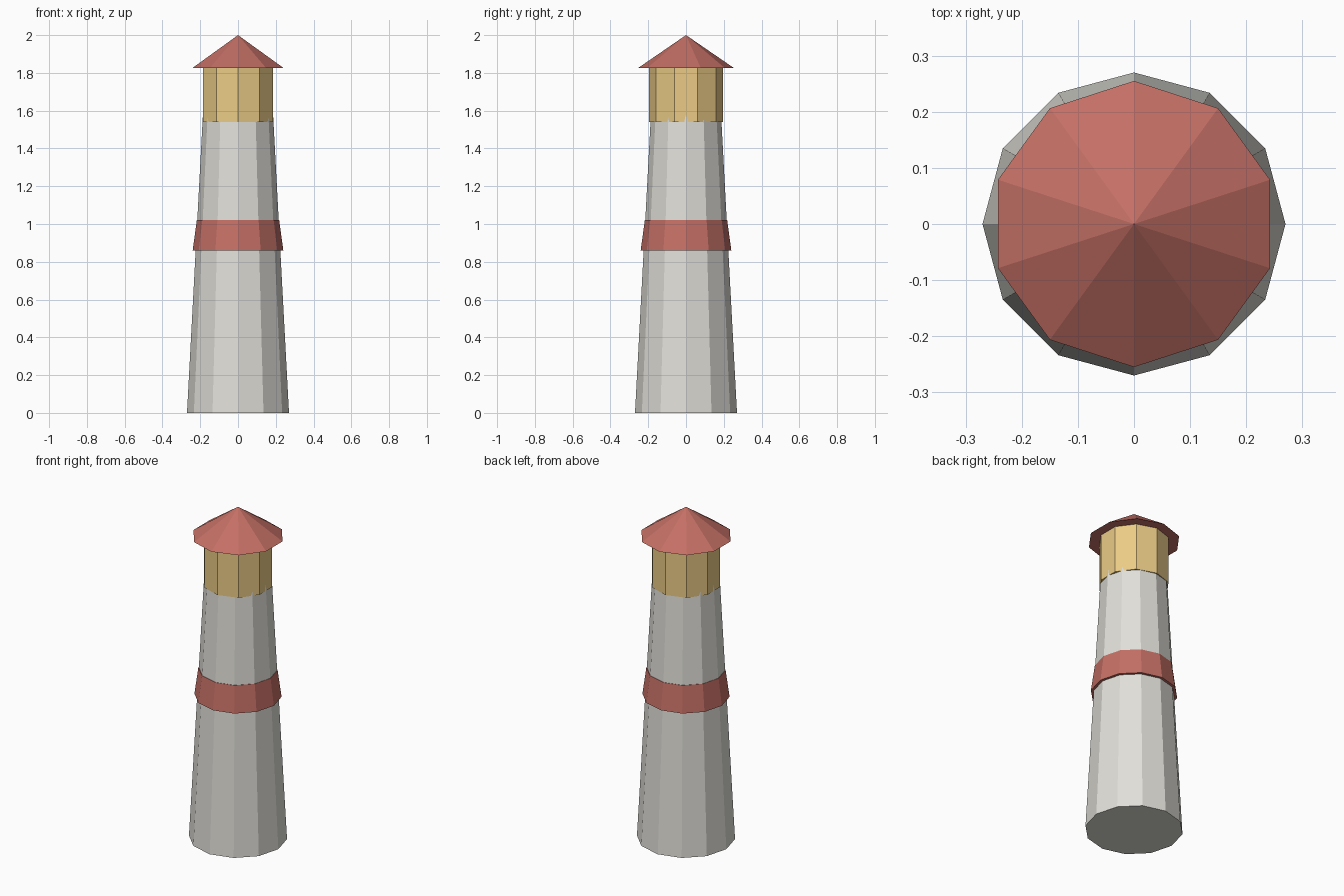
import bpy

if "Cube" in bpy.data.objects:
    bpy.data.objects.remove(bpy.data.objects["Cube"])


def material(name, color):
    m = bpy.data.materials.new(name)
    m.diffuse_color = (*color, 1.0)
    m.use_nodes = True
    m.node_tree.nodes["Principled BSDF"].inputs["Base Color"].default_value = m.diffuse_color
    return m


def frustum(name, sides, r_bottom, r_top, z0, z1, mat):
    bpy.ops.mesh.primitive_cone_add(
        vertices=sides, radius1=r_bottom, radius2=r_top, depth=z1 - z0,
        end_fill_type='NGON', location=(0, 0, (z0 + z1) / 2))
    ob = bpy.context.object
    ob.name = name
    ob.data.materials.append(mat)
    return ob


stone = material("pale_stone", (0.75, 0.74, 0.69))
red = material("red_paint", (0.55, 0.16, 0.13))
glow = material("lantern_yellow", (0.83, 0.60, 0.24))

# Tapered twelve-sided tower, its top edge just inside the lantern room
frustum("tower", 12, 0.27, 0.186, 0.0, 1.575, stone)
# Painted band around the middle
frustum("band", 12, 0.24, 0.218, 0.86, 1.02, red)
# Ten-sided lantern room and overhanging roof
frustum("lantern_room", 10, 0.195, 0.195, 1.54, 1.83, glow)
frustum("roof", 10, 0.255, 0.0, 1.825, 2.0, red)
